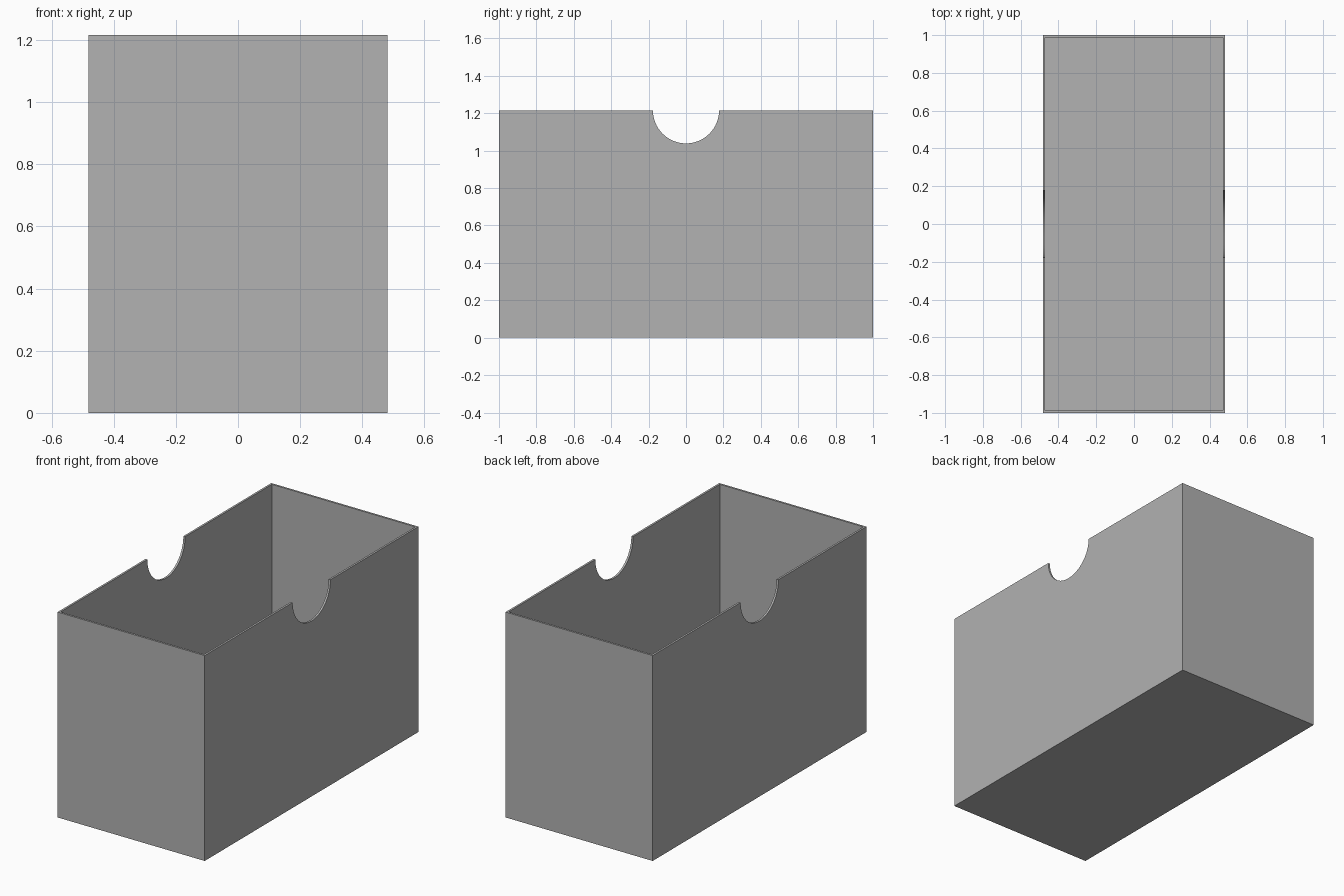
import bpy
import math

WIDTH, DEPTH, HEIGHT = 0.964, 2.0, 1.216
WALL = 0.012
NOTCH_RADIUS = 0.177

default_cube = bpy.data.objects.get("Cube")
if default_cube:
    bpy.data.objects.remove(default_cube, do_unlink=True)

# Single grey material
grey = bpy.data.materials.new("light_grey")
grey.use_nodes = True
colour = (0.445, 0.445, 0.445, 1)
grey.diffuse_color = colour
grey.node_tree.nodes["Principled BSDF"].inputs["Base Color"].default_value = colour


def add_block(name, size, bottom):
    bpy.ops.mesh.primitive_cube_add(size=1, location=(0, 0, bottom + size[2] / 2))
    block = bpy.context.object
    block.name = name
    block.scale = size
    bpy.ops.object.transform_apply(location=True, rotation=True, scale=True)
    block.data.materials.append(grey)
    return block


def cut(target, cutter):
    cutter.hide_render = True
    modifier = target.modifiers.new(cutter.name, "BOOLEAN")
    modifier.operation = "DIFFERENCE"
    modifier.solver = "EXACT"
    modifier.object = cutter
    bpy.context.view_layer.objects.active = target
    bpy.ops.object.modifier_apply(modifier=modifier.name)
    bpy.data.objects.remove(cutter, do_unlink=True)


# Outer shell of the open bin
storage_bin = add_block("storage_bin", (WIDTH, DEPTH, HEIGHT), 0)

# Hollow interior, leaving thin walls and a floor
cut(storage_bin, add_block("interior_cutter",
                           (WIDTH - 2 * WALL, DEPTH - 2 * WALL, HEIGHT), WALL))

# Half-round finger notches through both long sides
bpy.ops.mesh.primitive_cylinder_add(vertices=64, radius=NOTCH_RADIUS, depth=2 * WIDTH,
                                    location=(0, 0, HEIGHT),
                                    rotation=(0, math.pi / 2, 0))
notch_cutter = bpy.context.object
notch_cutter.name = "notch_cutter"
notch_cutter.data.materials.append(grey)
cut(storage_bin, notch_cutter)

# Smooth the notch curve while keeping the box edges crisp
storage_bin.select_set(True)
bpy.context.view_layer.objects.active = storage_bin
bpy.ops.object.shade_smooth_by_angle(angle=math.radians(30))
